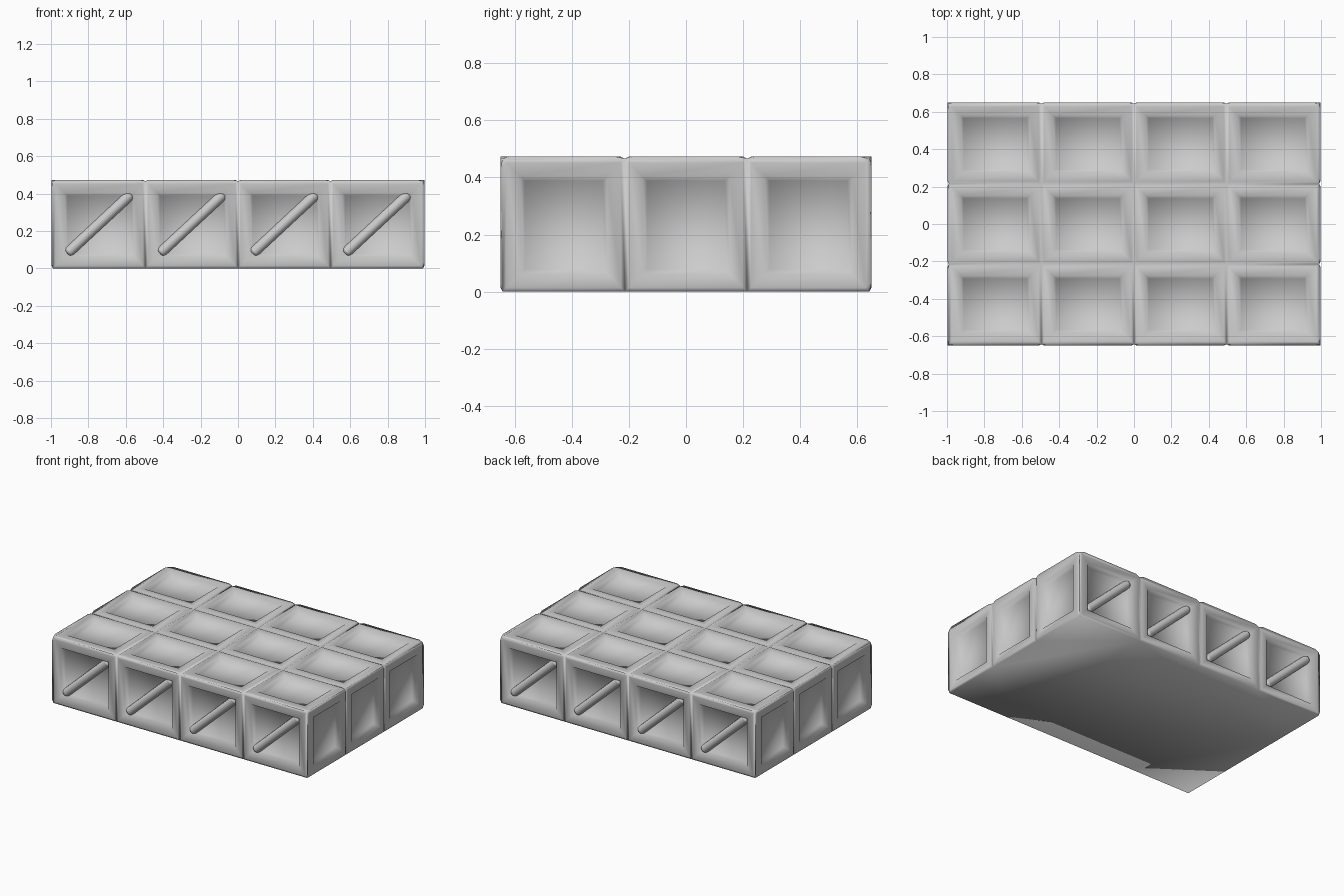
import bpy, bmesh
from math import pi
from mathutils import Vector, Matrix

if "Cube" in bpy.data.objects:
    bpy.data.objects.remove(bpy.data.objects["Cube"])

HX, HY, H = 0.99, 0.643, 0.466       # seam box
NX, NY = 4, 3
RINGS = [(0.0, 0.0), (0.014, 0.007), (0.062, 0.004), (0.078, -0.028)]  # inset, height

bm = bmesh.new()


def cell(origin, u, v, n):
    """One padded panel: raised frame around a sunken floor."""
    lu, lv = u.length, v.length
    ud, vd = u.normalized(), v.normalized()
    prev = None
    for inset, h in RINGS:
        pts = [(inset, inset), (lu - inset, inset), (lu - inset, lv - inset), (inset, lv - inset)]
        ring = [bm.verts.new(origin + ud * a + vd * b + n * h) for a, b in pts]
        if prev:
            for i in range(4):
                j = (i + 1) % 4
                bm.faces.new((prev[i], prev[j], ring[j], ring[i]))
        prev = ring
    bm.faces.new(prev)


def panel_side(origin, u, v, nu, nv):
    """A grid of panels over one side of the block."""
    o, u, v = Vector(origin), Vector(u) / nu, Vector(v) / nv
    n = u.cross(v).normalized()
    for i in range(nu):
        for j in range(nv):
            cell(o + u * i + v * j, u, v, n)


# padded block: top, four sides and a flat underside
W, D = 2 * HX, 2 * HY
panel_side((-HX, -HY, H), (W, 0, 0), (0, D, 0), NX, NY)
panel_side((-HX, -HY, 0), (W, 0, 0), (0, 0, H), NX, 1)
panel_side((HX, HY, 0), (-W, 0, 0), (0, 0, H), NX, 1)
panel_side((HX, -HY, 0), (0, D, 0), (0, 0, H), NY, 1)
panel_side((-HX, HY, 0), (0, -D, 0), (0, 0, H), NY, 1)
bmesh.ops.remove_doubles(bm, verts=bm.verts, dist=0.0005)
bmesh.ops.holes_fill(bm, edges=[e for e in bm.edges if e.is_boundary], sides=0)
bmesh.ops.recalc_face_normals(bm, faces=bm.faces)


# swell the block's outer edges between the seams
def planes(p):
    return [abs(abs(p.x) - HX) < 1e-4, abs(abs(p.y) - HY) < 1e-4, abs(p.z - H) < 1e-4]


outer = []
for e in bm.edges:
    on = [a and b for a, b in zip(planes(e.verts[0].co), planes(e.verts[1].co))]
    if sum(on) == 2:
        outer.append((e, on))
for e, on in outer:
    a, b = e.verts
    gap = 0.03 / e.calc_length()
    e2, v1 = bmesh.utils.edge_split(e, a, gap)
    rest = next(x for x in v1.link_edges if b in x.verts)
    e3, v2 = bmesh.utils.edge_split(rest, v1, (1 - 2 * gap) / (1 - gap))
    for v in (v1, v2):
        for k in range(3):
            if on[k]:
                v.co[k] += 0.007 if v.co[k] > 0 else -0.007
for f in bm.faces:
    f.smooth = True
mesh = bpy.data.meshes.new("panelled_block")
bm.to_mesh(mesh)
bm.free()
bpy.context.collection.objects.link(bpy.data.objects.new("panelled_block", mesh))

# diagonal bars in the front panels, repeated by half a turn on the back
a, b = Vector((-0.17, 0, -0.158)), Vector((0.17, 0, 0.158))
for side in range(2):
    turn = Matrix.Rotation(pi * side, 4, 'Z')
    for i in range(NX):
        centre = Vector((-HX + W / NX * (i + 0.5), -0.618, 0.238))
        bpy.ops.mesh.primitive_cylinder_add(vertices=16, radius=0.028, depth=(b - a).length)
        bar = bpy.context.object
        bar.name = ("front_bar", "back_bar")[side]
        bar.matrix_world = turn @ Matrix.Translation(centre) @ (b - a).to_track_quat('Z', 'Y').to_matrix().to_4x4()
        bevel = bar.modifiers.new("rounded_ends", 'BEVEL')
        bevel.width, bevel.segments = 0.012, 2
        bpy.ops.object.shade_smooth_by_angle()
